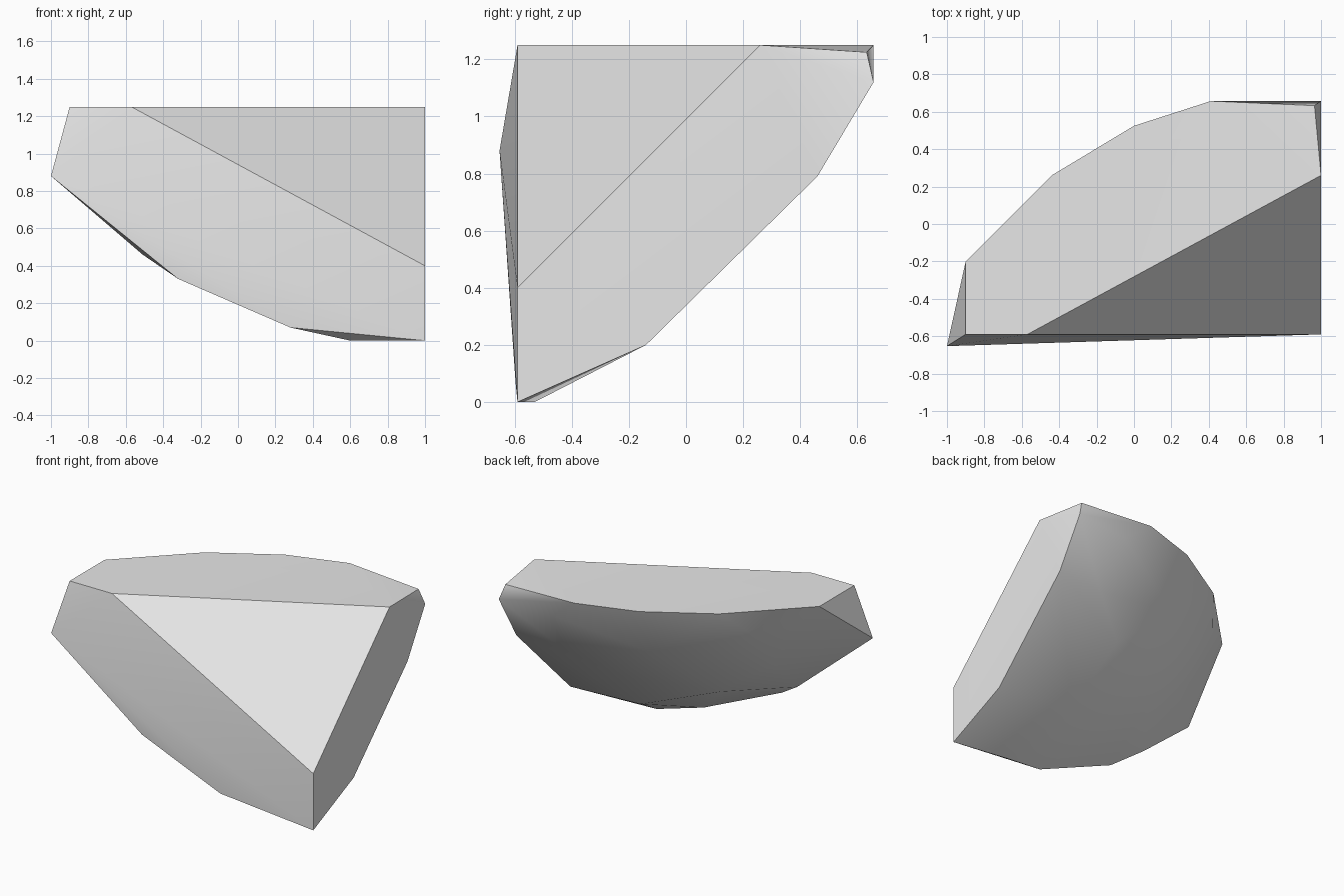
import bpy
import bmesh
import math
from mathutils import Vector

cube = bpy.data.objects.get("Cube")
if cube:
    bpy.data.objects.remove(cube, do_unlink=True)

# Flat corner cut, touching the top, front and right sides
corner_cut = [(-.57, -.59, 1.25), (1, .26, 1.25), (1, -.59, .4)]

# Outline of the flat top
top_rim = [(-.9, -.59, 1.25), (-.9, -.2, 1.25), (-.44, .26, 1.25),
           (0, .525, 1.25), (.41, .657, 1.25), (.965, .633, 1.225)]

# Outline of the right side, from back to bottom
right_rim = [(1, .657, 1.12), (1, .46, .79), (1, -.14, .2), (1, -.59, 0)]

# Outline of the front, from left to bottom
front_rim = [(-1, -.653, .88), (-.32, -.612, .33), (.28, -.597, .07)]

# Rounded outer shell
shell = [(-.51, -.51, .46), (.6, -.53, 0), (-.56, .11, 1.1), (-.74, -.115, 1.085),
         (.6, .63, 1.1), (.35, .25, .6), (.43, -.11, .24), (-.2, -.1, .5),
         (0, .37, .9), (.65, .44, .78), (-.55, -.2, .75)]

# The shard is the convex skin around all its corners
bm = bmesh.new()
for point in corner_cut + top_rim + right_rim + front_rim + shell:
    bm.verts.new(Vector(point))
bmesh.ops.convex_hull(bm, input=bm.verts)
bmesh.ops.dissolve_limit(bm, angle_limit=math.radians(0.5),
                         verts=bm.verts, edges=bm.edges)
bmesh.ops.recalc_face_normals(bm, faces=bm.faces)

mesh = bpy.data.meshes.new("rock_shard")
bm.to_mesh(mesh)
bm.free()
shard = bpy.data.objects.new("rock_shard", mesh)
bpy.context.collection.objects.link(shard)

# Plain grey stone
stone = bpy.data.materials.new("light_grey_stone")
stone.use_nodes = True
grey = (.8, .8, .8, 1)
stone.diffuse_color = grey
stone.node_tree.nodes["Principled BSDF"].inputs["Base Color"].default_value = grey
mesh.materials.append(stone)

# Smooth shell with crisp broken edges
bpy.ops.object.select_all(action='DESELECT')
shard.select_set(True)
bpy.context.view_layer.objects.active = shard
bpy.ops.object.shade_smooth_by_angle(angle=math.radians(30))
